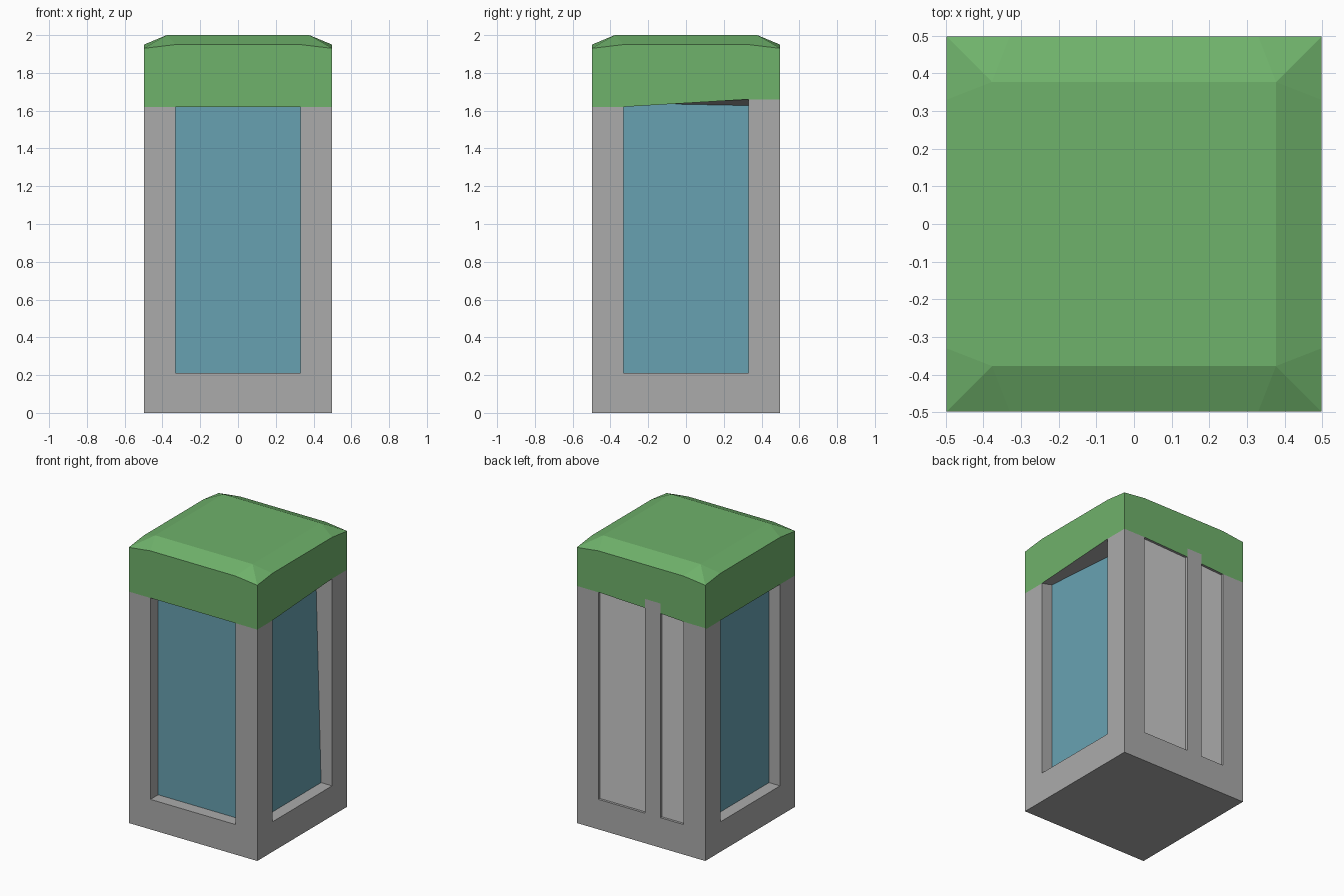
import bpy, bmesh
from mathutils import Vector, Matrix
from math import radians

if "Cube" in bpy.data.objects:
    bpy.data.objects.remove(bpy.data.objects["Cube"])

H = 0.4975      # half width
W = 0.33        # half width of the window openings
SILL = 0.21
R = 0.377       # half width of the flat roof top


def eave(u):
    return 1.95 - 0.02 * max(0, abs(u) - W) / (H - W)


class Part:
    """Collects faces given in the local (u, z, depth) frame of one side."""
    def __init__(self, name, color=None):
        self.name, self.color, self.bm = name, color, bmesh.new()

    def face(self, side, pts):
        rot = Matrix.Rotation(radians(90 * side), 3, 'Z')
        vs = [self.bm.verts.new(rot @ Vector((u, -H + d, z))) for u, z, d in pts]
        self.bm.faces.new(vs)

    def finish(self):
        bmesh.ops.remove_doubles(self.bm, verts=self.bm.verts, dist=1e-5)
        me = bpy.data.meshes.new(self.name)
        self.bm.to_mesh(me)
        self.bm.free()
        ob = bpy.data.objects.new(self.name, me)
        bpy.context.collection.objects.link(ob)
        if self.color:
            mat = bpy.data.materials.new(self.name + "_paint")
            mat.diffuse_color = (*self.color, 1)
            mat.use_nodes = True
            mat.node_tree.nodes["Principled BSDF"].inputs["Base Color"].default_value = mat.diffuse_color
            me.materials.append(mat)


frame = Part("booth_frame", (0.407, 0.407, 0.407))
doors = Part("back_door_panels")
glass = Part("window_glass", (0.136, 0.356, 0.44))
roof = Part("roof_cap", (0.159, 0.445, 0.147))


def window(side, u0, u1, tops, inner_tops, depths, panel):
    # recess walls and the pane set into them
    us = (u0, u1, u1, u0)
    outer = list(zip(us, (SILL, SILL, tops[1], tops[0]), [0] * 4))
    inner = list(zip(us, (SILL, SILL, inner_tops[1], inner_tops[0]), depths))
    for k in range(4):
        n = (k + 1) % 4
        frame.face(side, [outer[k], outer[n], inner[n], inner[k]])
    panel.face(side, inner)
    frame.face(side, [(u0, 0, 0), (u1, 0, 0), (u1, SILL, 0), (u0, SILL, 0)])


D = [0.085] * 4
THIN = [0.017] * 4
FLAT = (1.62, 1.62)
# columns of each side: left u, right u, top heights, pane top heights, depths, pane part
openings = [
    [(-W, W, FLAT, FLAT, D, glass)],                                           # front
    [(-W, W, (1.62, 1.66), (1.64, 1.627), [0.085, 0.085, 0.125, 0.085], glass)],  # right
    [(-W, 0.03, (1.66, 1.647), (1.66, 1.647), THIN, doors),
     (0.03, 0.15, (1.71, 1.71), None, None, None),                             # mullion
     (0.15, W, (1.64, 1.63), (1.64, 1.63), THIN, doors)],                      # back
    [(-W, W, FLAT, FLAT, D, glass)],                                           # left
]

for side, mids in enumerate(openings):
    zl, zr = mids[0][2][0], mids[-1][2][1]
    cols = ([(-H, -W, (zl, zl), None, None, None)] + mids
            + [(W, H, (zr, zr), None, None, None)])
    for u0, u1, (a, b), inner_tops, depths, panel in cols:
        if panel:
            window(side, u0, u1, (a, b), inner_tops, depths, panel)
        else:
            frame.face(side, [(u0, 0, 0), (u1, 0, 0), (u1, b, 0), (u0, a, 0)])
        # green fascia above the column
        roof.face(side, [(u0, a, 0), (u1, b, 0), (u1, eave(u1), 0), (u0, eave(u0), 0)])
    # sloped roof edge
    el, ml, mr, er = [(u, eave(u), 0) for u in (-H, -W, W, H)]
    tl, tr = (-R, 2.0, H - R), (R, 2.0, H - R)
    roof.face(side, [el, ml, tl])
    roof.face(side, [ml, mr, tr, tl])
    roof.face(side, [mr, er, tr])

# flat roof top and base
roof.face(0, [(-R, 2, H - R), (R, 2, H - R), (R, 2, H + R), (-R, 2, H + R)])
frame.face(0, [(-H, 0, 2 * H), (H, 0, 2 * H), (H, 0, 0), (-H, 0, 0)])

for part in (frame, doors, glass, roof):
    part.finish()
